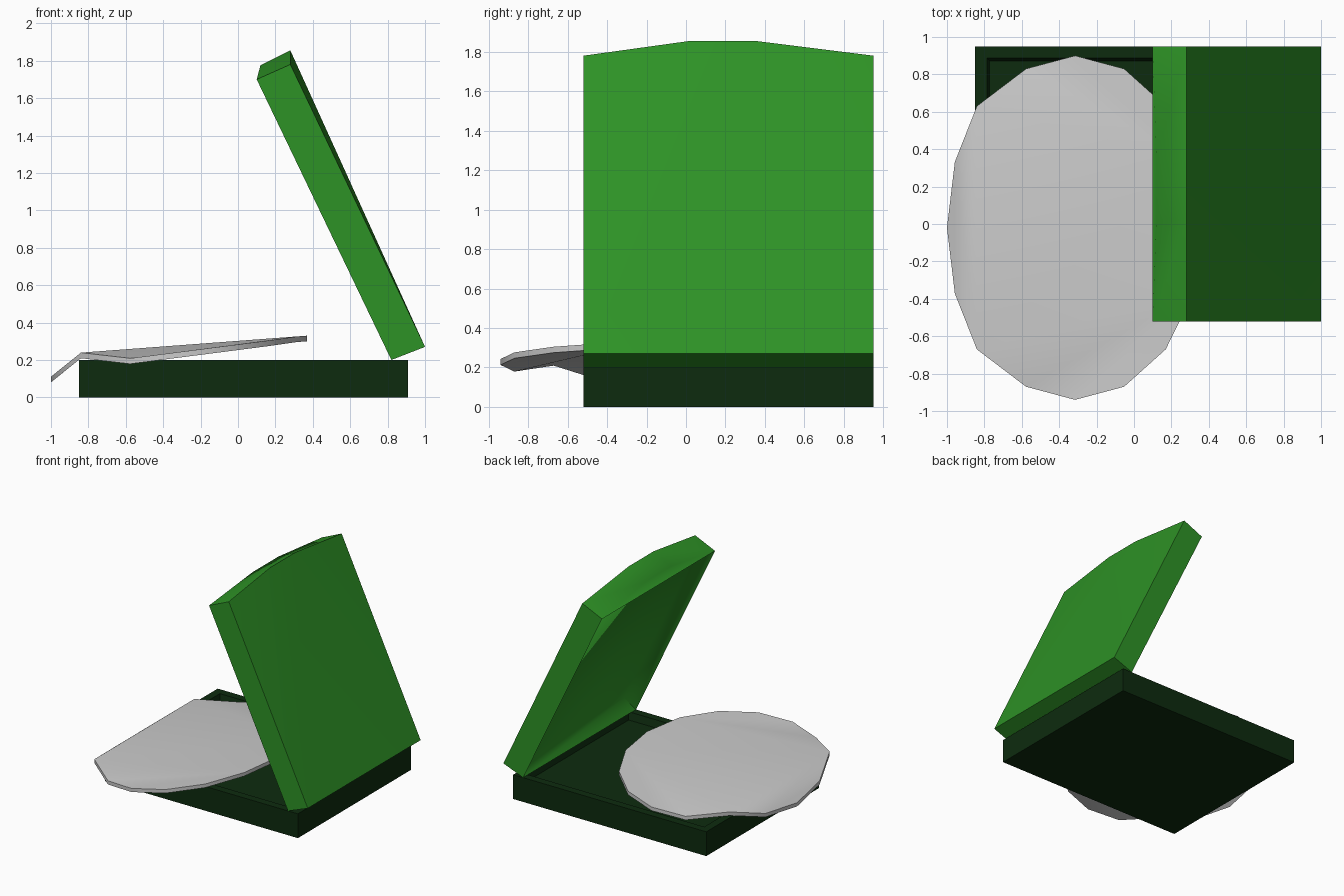
import bpy, bmesh
from math import cos, sin, pi, radians

if "Cube" in bpy.data.objects:
    bpy.data.objects.remove(bpy.data.objects["Cube"])


def material(name, rgb):
    m = bpy.data.materials.new(name)
    m.diffuse_color = (*rgb, 1)
    m.use_nodes = True
    m.node_tree.nodes["Principled BSDF"].inputs["Base Color"].default_value = m.diffuse_color
    return m


def finish(name, bm, mat=None, angle=30):
    bmesh.ops.recalc_face_normals(bm, faces=bm.faces[:])
    me = bpy.data.meshes.new(name)
    bm.to_mesh(me)
    bm.free()
    ob = bpy.data.objects.new(name, me)
    bpy.context.collection.objects.link(ob)
    if mat:
        me.materials.append(mat)
    # soft shading over shallow creases, sharp box edges
    bpy.ops.object.select_all(action='DESELECT')
    ob.select_set(True)
    bpy.context.view_layer.objects.active = ob
    bpy.ops.object.shade_smooth_by_angle(angle=radians(angle))
    return ob


dark_green = material("dark_green", (0.004, 0.024, 0.0045))
green = material("green", (0.027, 0.29, 0.019))
Y0, Y1 = -0.52, 0.95

# Shallow case base: box with a recess in the top
bm = bmesh.new()
bmesh.ops.create_cube(bm, size=1)
for v in bm.verts:
    v.co = (0.03 + v.co.x * 1.76, (Y0 + Y1) / 2 + v.co.y * (Y1 - Y0), 0.1 + v.co.z * 0.2)
top = max(bm.faces, key=lambda f: f.calc_center_median().z)
for width, drop in ((0.09, 0), (0.02, 0.06)):
    bmesh.ops.inset_region(bm, faces=[top], thickness=width)
    for v in top.verts:
        v.co.z -= drop
finish("case_base", bm, dark_green, 75)

# Open lid: slanted slab whose far end bulges in a three-sided arc
bm = bmesh.new()
mid = (0.02, 0.35)
inner_hinge = [bm.verts.new((0.82, y, 0.20)) for y in (Y0, Y1)]
outer_hinge = [bm.verts.new((1.0, y, 0.27)) for y in (Y0, Y1)]


def arc(x_end, z_end, x_mid, z_mid):
    pts = [(x_end, Y0, z_end)] + [(x_mid, y, z_mid) for y in mid] + [(x_end, Y1, z_end)]
    return [bm.verts.new(p) for p in pts]


inner = arc(0.10, 1.70, 0.12, 1.775)
outer = arc(0.28, 1.78, 0.28, 1.855)
inside = bm.faces.new((*inner_hinge, inner[3], inner[0]))
bm.faces.new(inner)
bm.faces.new((outer_hinge[0], outer[0], outer[1]))
bm.faces.new((outer_hinge[0], outer[1], outer[2], outer_hinge[1]))
bm.faces.new((outer_hinge[1], outer[2], outer[3]))
bm.faces.new((*inner_hinge, *outer_hinge[::-1]))
for i in range(3):
    bm.faces.new((inner[i], inner[i + 1], outer[i + 1], outer[i]))
for i, j in ((0, 0), (1, 3)):
    bm.faces.new((inner_hinge[i], inner[j], outer[j], outer_hinge[i]))
# hollow inside of the lid, with sloping walls
bmesh.ops.recalc_face_normals(bm, faces=bm.faces[:])
bmesh.ops.inset_region(bm, faces=[inside], thickness=0.1, depth=-0.1)
finish("case_lid", bm, green, 60)

# Thin oval pad: 16 sides, folded down at the left, sagging at the long sides
bm = bmesh.new()
sag = {2: 0.01, 3: 0.022, 4: 0.036, 5: 0.05}
rim = []
for i in range(16):
    a = 2 * pi * i / 16
    x, y = -0.315 + 0.685 * cos(a), -0.02 + 0.92 * sin(a)
    if i in (6, 10):
        x = -0.84
    z = 0.33 + 0.075 * (x - 0.37) - sag.get(min(i, 16 - i), 0)
    if x < -0.85:
        x -= 0.01 if i != 8 else 0
        z = 0.24 + 0.81 * (x + 0.84)
    rim.append((x, y, z))
layers = [[bm.verts.new((x, y, z - d)) for x, y, z in rim] for d in (0, 0.03)]
panels = ((15, 0, 1), (1, 6, 10, 15), (6, 7, 8, 9, 10))
fan = [(1, k, k + 1) for k in (2, 3, 4, 5)]
fan += [tuple((16 - k) % 16 for k in f) for f in fan]
for layer in layers:
    for p in (*panels, *fan):
        bm.faces.new([layer[k] for k in p])
for i in range(16):
    j = (i + 1) % 16
    bm.faces.new((layers[0][i], layers[0][j], layers[1][j], layers[1][i]))
finish("oval_pad", bm, None, 45)
